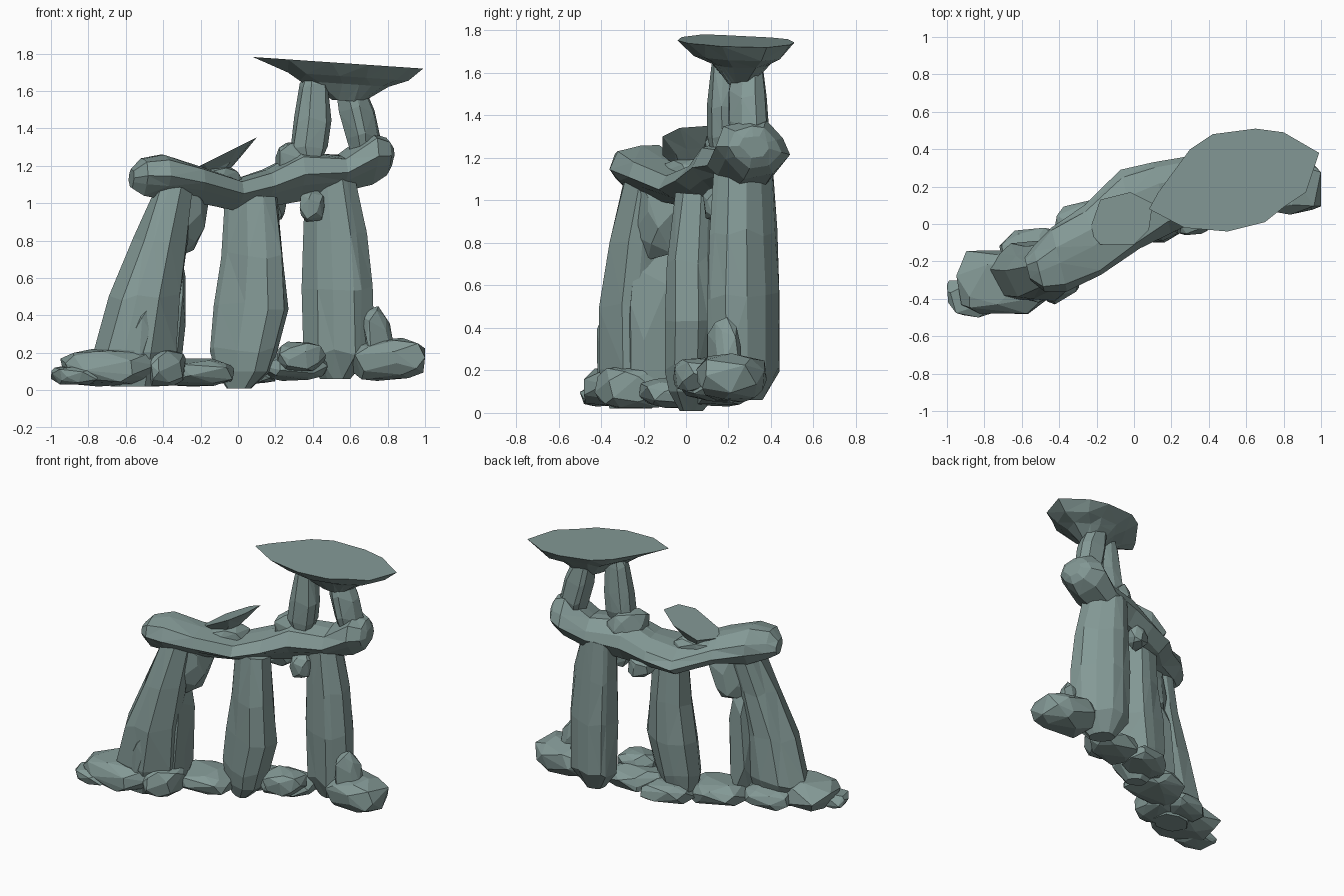
import bpy, bmesh, math, random
from mathutils import Vector

cube = bpy.data.objects.get("Cube")
if cube:
    bpy.data.objects.remove(cube, do_unlink=True)

stone = bpy.data.materials.new("grey_green_stone")
stone.use_nodes = True
COLOUR = (0.23, 0.32, 0.305, 1)
stone.diffuse_color = COLOUR
stone.node_tree.nodes["Principled BSDF"].inputs["Base Color"].default_value = COLOUR


def finish(name, bm):
    bmesh.ops.recalc_face_normals(bm, faces=bm.faces)
    mesh = bpy.data.meshes.new(name)
    bm.to_mesh(mesh)
    bm.free()
    mesh.materials.append(stone)
    obj = bpy.data.objects.new(name, mesh)
    bpy.context.collection.objects.link(obj)
    return obj


def fit(values, low, high):
    """Rescale values so that they span exactly low to high."""
    a, b = min(values), max(values)
    return [low + (v - a) / (b - a) * (high - low) for v in values]


def bridge(bm, rings):
    """Skin a list of equal vertex rings and close both ends."""
    n = len(rings[0])
    for lower, upper in zip(rings, rings[1:]):
        for i in range(n):
            j = (i + 1) % n
            bm.faces.new((lower[i], lower[j], upper[j], upper[i]))
    bm.faces.new(rings[0][::-1])
    bm.faces.new(rings[-1])


def column(name, seed, stations, axis="z", sides=10, skew=0.0, rough=0.07):
    """Ridged rock through stations of (position, a low, a high, b low, b high)."""
    rng = random.Random(seed)
    turn = rng.random()
    angles = [math.tau * (i + turn + rng.uniform(-0.3, 0.3)) / sides for i in range(sides)]
    ridges = [1 + rng.uniform(-rough, rough) for _ in angles]
    bm = bmesh.new()
    rings = []
    for t, a0, a1, b0, b1 in stations:
        radii = [r * (1 + rng.uniform(-rough, rough) * 0.6) for r in ridges]
        ca = [r * math.cos(w) for r, w in zip(radii, angles)]
        cb = [r * math.sin(w) + skew * a for r, w, a in zip(radii, angles, ca)]
        ring = []
        for a, b in zip(fit(ca, a0, a1), fit(cb, b0, b1)):
            if axis == "z":
                point = (a, b, t + rng.uniform(-0.02, 0.02) * (t > 0.1))
            else:
                point = (t - 0.25 * (a - (a0 + a1) / 2), a, b)
            ring.append(bm.verts.new(point))
        rings.append(ring)
    bridge(bm, rings)
    bmesh.ops.triangulate(bm, faces=[f for f in bm.faces if len(f.verts) == 4 and rng.random() < 0.6])
    return finish(name, bm)


def boulder(name, seed, xs, ys, zs, skew=0.3, points=24, lean=0.0):
    """Blocky convex rock filling the given x, y and z spans."""
    rng = random.Random(seed)
    cloud = []
    for i in range(points):
        h = 1 - 2 * (i + 0.5) / points
        w = i * 2.4 + rng.uniform(-0.35, 0.35)
        r = math.sqrt(1 - h * h)
        x, y, z = (math.copysign(abs(c) ** 0.75, c) for c in (r * math.cos(w), r * math.sin(w), h))
        cloud.append(Vector((x + lean * z, y + skew * x, z)) * rng.uniform(0.92, 1.08))
    spans = [fit([p[k] for p in cloud], *s) for k, s in enumerate((xs, ys, zs))]
    bm = bmesh.new()
    for p in zip(*spans):
        bm.verts.new(p)
    hull = bmesh.ops.convex_hull(bm, input=bm.verts)
    bmesh.ops.delete(bm, geom=hull["geom_interior"], context="VERTS")
    bmesh.ops.dissolve_limit(bm, angle_limit=0.15, verts=bm.verts, edges=bm.edges)
    return finish(name, bm)


def slab(name, outline, height, slope, layers):
    """Flat-topped plate; layers are (scale, drop, x of centre, y of centre)."""
    bm = bmesh.new()
    cx = sum(p[0] for p in outline) / len(outline)
    cy = sum(p[1] for p in outline) / len(outline)
    rings = []
    for k, (scale, drop, px, py) in enumerate([(1, 0, cx, cy)] + layers):
        wobble = random.Random(k)
        ring = []
        for x, y in outline:
            s = scale * (1 if k == 0 else wobble.uniform(0.88, 1.08))
            dx, dy = (x - cx) * s, (y - cy) * s
            z = height + slope * (px + dx - cx) - drop
            ring.append(bm.verts.new((px + dx, py + dy, z)))
        rings.append(ring)
    bridge(bm, rings)
    bmesh.ops.triangulate(bm, faces=[f for f in bm.faces if len(f.verts) == 4])
    return finish(name, bm)


# Three standing pillars
column("right_pillar", 3, [
    (0.02, -0.68, -0.42, -0.36, -0.16), (0.2, -0.77, -0.33, -0.41, -0.09),
    (0.5, -0.69, -0.31, -0.41, -0.1), (0.8, -0.56, -0.27, -0.36, -0.09),
    (1.1, -0.44, -0.24, -0.29, -0.06)])
column("centre_pillar", 8, [
    (0.01, -0.06, 0.07, -0.03, 0.08), (0.1, -0.12, 0.17, -0.08, 0.16),
    (0.22, -0.15, 0.21, -0.1, 0.19), (0.45, -0.13, 0.27, -0.1, 0.21),
    (0.72, -0.09, 0.24, -0.09, 0.2), (1.03, -0.07, 0.21, -0.05, 0.18)], skew=-0.35)
column("left_pillar", 5, [
    (0.06, 0.44, 0.6, 0.2, 0.36), (0.2, 0.35, 0.73, 0.1, 0.44),
    (0.55, 0.34, 0.72, 0.1, 0.44), (0.85, 0.35, 0.69, 0.11, 0.43),
    (1.12, 0.36, 0.63, 0.13, 0.41)], sides=12, skew=-0.35)

# Long sagging lintel
column("lintel", 11, [
    (-0.57, -0.3, -0.18, 1.08, 1.18), (-0.51, -0.36, -0.12, 1.04, 1.24),
    (-0.4, -0.36, -0.02, 1.02, 1.26), (-0.22, -0.27, 0.1, 1.0, 1.2),
    (-0.02, -0.13, 0.29, 0.96, 1.13), (0.15, -0.05, 0.33, 0.98, 1.18),
    (0.32, 0.03, 0.36, 1.01, 1.28), (0.55, 0.1, 0.42, 1.06, 1.26),
    (0.71, 0.14, 0.49, 1.1, 1.38), (0.79, 0.2, 0.45, 1.15, 1.35),
    (0.82, 0.25, 0.39, 1.2, 1.3)], axis="x", sides=9, rough=0.12)
boulder("lintel_knob", 4, (0.2, 0.42), (0.09, 0.34), (1.08, 1.33))

# Two short posts carrying the cap
column("right_post", 6, [
    (1.2, 0.33, 0.44, 0.12, 0.24), (1.3, 0.28, 0.48, 0.1, 0.27),
    (1.45, 0.3, 0.5, 0.1, 0.27), (1.62, 0.33, 0.48, 0.12, 0.26),
    (1.69, 0.36, 0.45, 0.14, 0.25)], sides=8)
column("left_post", 9, [
    (1.23, 0.62, 0.74, 0.24, 0.36), (1.36, 0.58, 0.76, 0.2, 0.39),
    (1.5, 0.54, 0.73, 0.2, 0.38), (1.64, 0.52, 0.66, 0.22, 0.36)], sides=8)

# Broad cap stone and the thin leaf on the lintel
slab("cap_stone", [
    (0.08, 0.08), (0.27, -0.02), (0.5, -0.04), (0.7, 0.01), (0.8, 0.09), (0.92, 0.17),
    (0.99, 0.38), (0.8, 0.49), (0.65, 0.51), (0.42, 0.48), (0.3, 0.4), (0.13, 0.17)],
    1.75, -0.068, [(0.74, 0.07, 0.58, 0.24), (0.5, 0.11, 0.58, 0.25), (0.2, 0.2, 0.59, 0.25)])
slab("leaf_stone", [
    (-0.24, -0.04), (-0.18, -0.11), (0.0, -0.11), (0.08, -0.03),
    (0.1, 0.11), (-0.02, 0.17), (-0.18, 0.13)],
    1.27, 0.5, [(0.6, 0.06, -0.08, 0.03), (0.35, 0.11, -0.12, 0.02)])
boulder("leaf_support", 2, (-0.24, 0.03), (-0.12, 0.14), (1.06, 1.2))

# Chunks wedged beneath the lintel and ribs against the pillars
boulder("right_wedge", 7, (-0.4, -0.16), (-0.27, -0.02), (0.72, 1.08), skew=0.6, lean=0.3)
boulder("centre_wedge", 12, (0.1, 0.26), (0.16, 0.32), (0.9, 1.05))
boulder("left_wedge", 14, (0.33, 0.47), (0.08, 0.26), (0.9, 1.07))
boulder("right_rib", 15, (-0.44, -0.28), (-0.28, -0.06), (0.05, 0.8), skew=0, lean=0.15)
boulder("right_front_spike", 16, (-0.62, -0.38), (-0.42, -0.25), (0.03, 0.5), lean=0.5)
boulder("left_spike", 17, (0.66, 0.83), (0.1, 0.26), (0.14, 0.45), lean=-0.3)

# Rubble along the ground: x, y and z spans, then diagonal skew
rubble = [
    ((-0.95, -0.44), (-0.48, -0.14), (0.02, 0.22), -0.1),
    ((-1.0, -0.74), (-0.5, -0.3), (0.03, 0.13), -0.2),
    ((-0.5, -0.28), (-0.43, -0.1), (0.02, 0.22), 0.2),
    ((-0.72, -0.4), (-0.25, -0.02), (0.03, 0.17), 0.2),
    ((-0.44, -0.02), (-0.22, 0.13), (0.02, 0.17), 0.1),
    ((-0.14, 0.2), (0.02, 0.3), (0.03, 0.16), 0.2),
    ((0.1, 0.48), (-0.02, 0.3), (0.05, 0.2), 0.2),
    ((0.21, 0.47), (-0.06, 0.16), (0.1, 0.26), 0.1),
    ((0.58, 1.0), (0.05, 0.38), (0.05, 0.28), -0.1),
]
for i, (xs, ys, zs, skew) in enumerate(rubble):
    boulder(f"base_rock_{i + 1}", 30 + i, xs, ys, zs, skew=skew, points=28)
